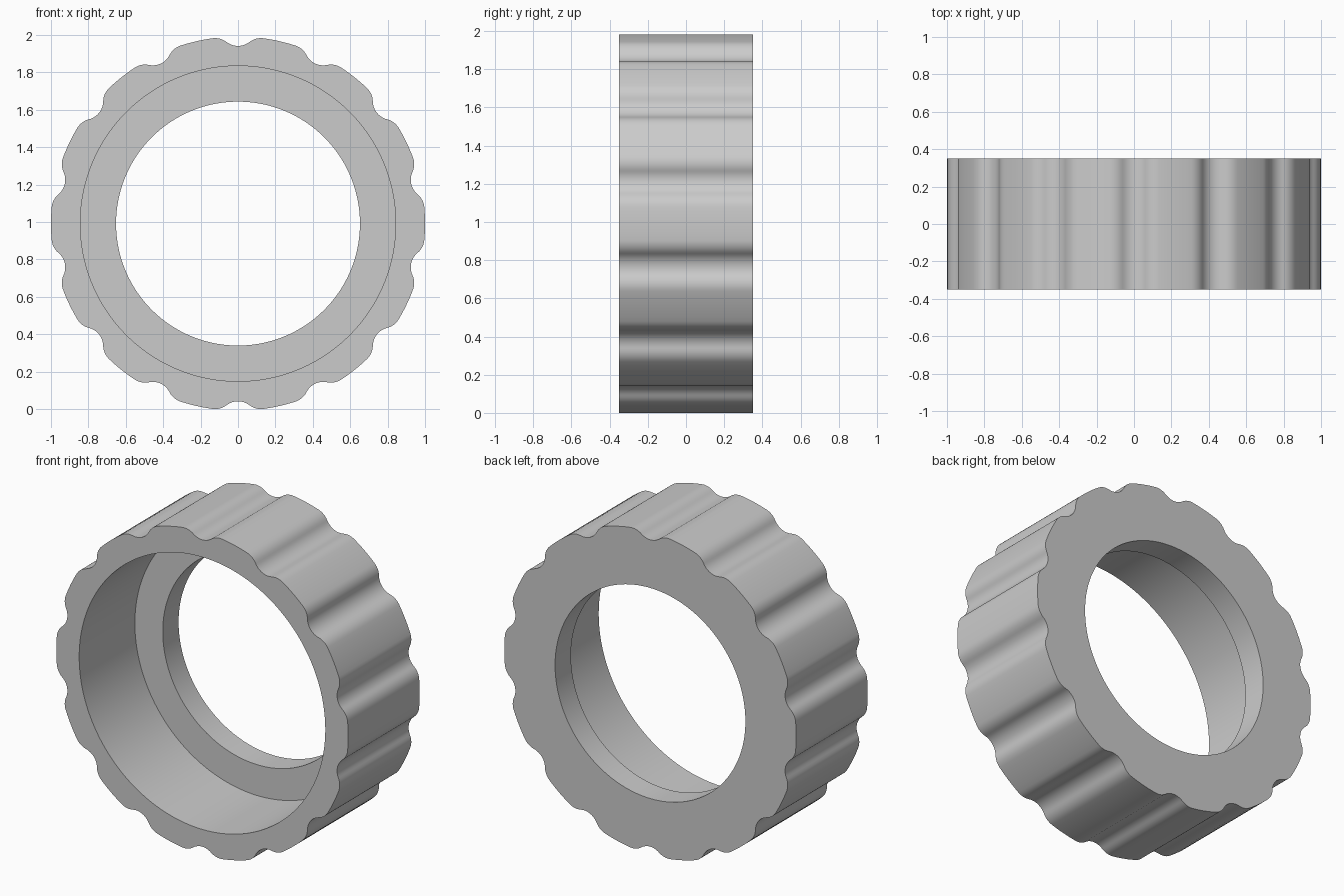
import bpy, bmesh
from math import sin, cos, pi, acos, atan2, radians
from mathutils import Vector

cube = bpy.data.objects.get("Cube")
if cube:
    bpy.data.objects.remove(cube, do_unlink=True)

NOTCHES = 14
DEPTH = 0.35          # half the ring's thickness
SHELF = 0.195         # depth position of the inner shoulder
BORE, THROAT = 0.843, 0.652
FLOOR, ROUND = 0.95, 0.1   # notch floor radius, notch and fillet radius

# Half of one notch: concave arc, convex fillet, then the outer crest
a, b = FLOOR + ROUND, 1 - ROUND
phi = acos((a * a + b * b - 4 * ROUND * ROUND) / (2 * a * b))
alpha = atan2(b * sin(phi), a - b * cos(phi))
STEPS = 6
half = []
for i in range(1, STEPS + 1):
    t = alpha * i / STEPS
    half.append((a - ROUND * cos(t), ROUND * sin(t)))
for i in range(1, STEPS + 1):
    t = -alpha + (phi + alpha) * i / STEPS
    half.append((b * cos(phi) + ROUND * cos(t), b * sin(phi) + ROUND * sin(t)))
for i in range(1, 4):
    t = phi + (pi / NOTCHES - phi) * i / 3
    half.append((cos(t), sin(t)))
notch = [(u, -v) for u, v in reversed(half[:-1])] + [(FLOOR, 0)] + half

# Repeat the notch around the ring
outline = []
for k in range(NOTCHES):
    turn = pi / 2 + 2 * pi * k / NOTCHES
    for u, v in notch:
        outline.append((u * cos(turn) - v * sin(turn), u * sin(turn) + v * cos(turn)))
count = len(outline)
lift = -min(z for x, z in outline)
start = atan2(outline[0][1], outline[0][0])


def circle(radius):
    angles = [start + 2 * pi * i / count for i in range(count)]
    return [(radius * cos(t), radius * sin(t)) for t in angles]


# Sweep the closed cross-section: outer wall, back, throat, shoulder, bore, front
bm = bmesh.new()
section = [(outline, -DEPTH), (outline, DEPTH), (circle(THROAT), DEPTH),
           (circle(THROAT), SHELF), (circle(BORE), SHELF), (circle(BORE), -DEPTH)]
rings = [[bm.verts.new((x, y, z + lift)) for x, z in pts] for pts, y in section]
for r, ring in enumerate(rings):
    other = rings[(r + 1) % len(rings)]
    for i in range(count):
        j = (i + 1) % count
        bm.faces.new((ring[i], ring[j], other[j], other[i]))
bmesh.ops.recalc_face_normals(bm, faces=bm.faces)
mesh = bpy.data.meshes.new("grip_ring")
bm.to_mesh(mesh)
bm.free()

ring_obj = bpy.data.objects.new("grip_ring", mesh)
bpy.context.collection.objects.link(ring_obj)

# Plain grey material
grey = bpy.data.materials.new("light_grey")
grey.use_nodes = True
colour = (0.6, 0.6, 0.6, 1)
grey.diffuse_color = colour
grey.node_tree.nodes["Principled BSDF"].inputs["Base Color"].default_value = colour
mesh.materials.append(grey)

bpy.ops.object.select_all(action="DESELECT")
ring_obj.select_set(True)
bpy.context.view_layer.objects.active = ring_obj
bpy.ops.object.shade_smooth_by_angle(angle=radians(30))
